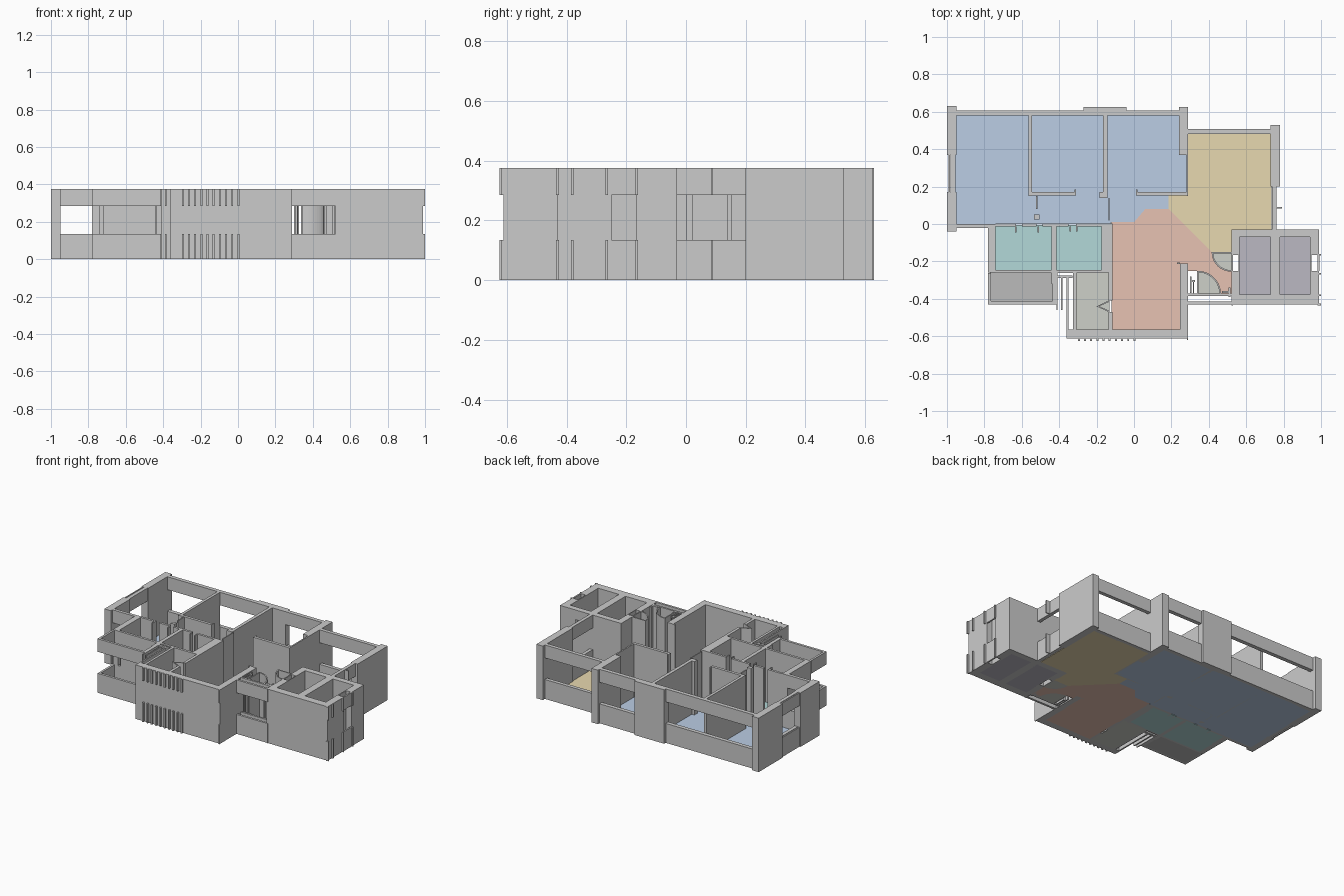
import bpy, bmesh, math

H, SILL, HEAD, FLOOR = 0.375, 0.135, 0.285, 0.004


def finish(name, bm, mat=None):
    bmesh.ops.recalc_face_normals(bm, faces=bm.faces)
    me = bpy.data.meshes.new(name)
    bm.to_mesh(me)
    bm.free()
    ob = bpy.data.objects.new(name, me)
    bpy.context.collection.objects.link(ob)
    if mat:
        me.materials.append(mat)
    return ob


def add_prism(bm, pts, z0, z1):
    lo = [bm.verts.new((x, y, z0)) for x, y in pts]
    hi = [bm.verts.new((x, y, z1)) for x, y in pts]
    bm.faces.new(lo[::-1])
    bm.faces.new(hi)
    n = len(pts)
    for i in range(n):
        j = (i + 1) % n
        bm.faces.new((lo[i], lo[j], hi[j], hi[i]))


def rect(x0, x1, y0, y1):
    return [(x0, y0), (x1, y0), (x1, y1), (x0, y1)]


def walls(name, solid=(), banded=()):
    """Solid walls run full height; banded walls have a sill and a header."""
    bm = bmesh.new()
    for r in solid:
        add_prism(bm, rect(*r), 0, H)
    for r in banded:
        add_prism(bm, rect(*r), 0, SILL)
        add_prism(bm, rect(*r), HEAD, H)
    return finish(name, bm)


def colour(name, *rgb):
    m = bpy.data.materials.new(name)
    m.diffuse_color = [min(1, c / 255 / 0.93) ** 2.2 for c in rgb] + [1]
    return m


def floor(name, mat, *polys):
    bm = bmesh.new()
    for p in polys:
        add_prism(bm, p, 0, FLOOR)
    finish(name, bm, mat)


def arc(cx, cy, r, a0, a1, n=10):
    return [(cx + r * math.cos(math.radians(a0 + (a1 - a0) * i / n)),
             cy + r * math.sin(math.radians(a0 + (a1 - a0) * i / n))) for i in range(n + 1)]


# West bedroom wall with its window, and the short south return
walls("west_wall",
      [(-1, -0.95, 0.37, 0.63), (-1, -0.95, -0.04, 0.17)],
      [(-0.993, -0.985, 0.17, 0.37), (-0.98, -0.955, 0.17, 0.37)])
walls("bedroom_south_window", [], [(-0.95, -0.78, -0.022, 0.0)])

# Long back wall: windows between solid piers
walls("back_wall",
      [(-0.27, -0.04, 0.58, 0.625), (0.24, 0.29, 0.37, 0.625), (0.28, 0.29, 0.15, 0.37)],
      [(-0.95, -0.27, 0.58, 0.608), (-0.04, 0.24, 0.58, 0.608), (0.29, 0.73, 0.482, 0.508)])

# East wall of the living room
walls("east_wall", [(0.73, 0.78, 0.2, 0.53), (0.73, 0.74, -0.03, 0.2)][:1],
      [(0.738, 0.762, -0.03, 0.2), (0.762, 0.79, 0.083, 0.09)])

# Bedroom partitions
walls("bedroom_partitions",
      [(-0.565, -0.545, 0.15, 0.58), (-0.165, -0.142, 0.14, 0.58),
       (-0.545, -0.31, 0.152, 0.172), (-0.185, -0.165, 0.14, 0.172),
       (0.01, 0.28, 0.152, 0.172), (-0.318, -0.31, 0.172, 0.185),
       (0.01, 0.018, 0.172, 0.185)])

# Slim corridor door leaves
walls("corridor_doors",
      [(-0.525, -0.517, 0.08, 0.15), (-0.535, -0.505, 0.025, 0.05),
       (-0.137, -0.13, 0.02, 0.14)])

# Bathroom walls
walls("bathroom_walls",
      [(-0.78, -0.74, -0.26, 0.0), (-0.74, -0.63, -0.013, 0.003),
       (-0.60, -0.52, -0.013, 0.003), (-0.49, -0.35, -0.013, 0.003),
       (-0.31, -0.115, -0.013, 0.003), (-0.44, -0.415, -0.26, -0.013),
       (-0.72, -0.17, -0.262, -0.245), (-0.175, -0.115, -0.26, -0.013),
       (-0.635, -0.628, -0.045, -0.013), (-0.515, -0.508, -0.045, -0.013),
       (-0.345, -0.338, -0.04, -0.013), (-0.31, -0.303, -0.04, -0.013)],
      [(-0.74, -0.72, -0.262, -0.245)])

# Open balcony: parapet and header wrap round three sides
walls("balcony_parapet",
      [(-0.44, -0.432, -0.32, -0.262)],
      [(-0.78, -0.41, -0.43, -0.413), (-0.78, -0.765, -0.413, -0.262),
       (-0.435, -0.41, -0.413, -0.262)])

# Thin service screens beside the balcony
walls("service_screens",
      [(-0.36, -0.35, -0.57, -0.29), (-0.325, -0.308, -0.57, -0.262),
       (-0.41, -0.33, -0.29, -0.275)],
      [(-0.415, -0.408, -0.46, -0.43), (-0.39, -0.382, -0.46, -0.29)])

# Front room walls
walls("front_walls",
      [(-0.36, 0.29, -0.612, -0.565), (0.245, 0.29, -0.565, -0.21),
       (0.23, 0.245, -0.215, -0.205),
       (-0.135, -0.115, -0.41, -0.26), (-0.135, -0.115, -0.565, -0.47)])

# Row of louvre fins on the front wall
walls("front_fins", [],
      [(-0.3 + i * 0.033, -0.29 + i * 0.033, -0.625, -0.612) for i in range(10)]
      + [(0.283, 0.29, -0.62, -0.612)])

# Kitchen door, a slim triangular pair of leaves
bm = bmesh.new()
for s in (-1, 1):
    add_prism(bm, [(-0.2, -0.44), (-0.13, -0.44 + s * 0.033),
                   (-0.13, -0.44 + s * 0.025), (-0.185, -0.44)], 0, H)
finish("kitchen_door", bm)

# Entry front: double parapet with opening, and frame pieces
walls("entry_front",
      [(0.30, 0.307, -0.37, -0.28), (0.307, 0.325, -0.31, -0.30),
       (0.315, 0.322, -0.375, -0.31), (0.505, 0.515, -0.39, -0.34),
       (0.47, 0.505, -0.37, -0.358)],
      [(0.29, 0.52, -0.385, -0.372), (0.29, 0.52, -0.43, -0.415)])

# Swinging entry doors: leaf plus curved sweep
bm = bmesh.new()
for cx, cy, r, a0, a1 in ((0.34, -0.375, 0.125, 0, 90), (0.52, -0.15, 0.105, 180, 270)):
    add_prism(bm, arc(cx, cy, r, a0, a1) + arc(cx, cy, r - 0.008, a1, a0), 0, H)
add_prism(bm, rect(0.338, 0.346, -0.375, -0.25), 0, H)
add_prism(bm, rect(0.415, 0.52, -0.158, -0.15), 0, H)
finish("entry_doors", bm)

# Twin shaft block on the right
walls("shaft_block",
      [(0.52, 0.99, -0.07, -0.03), (0.52, 0.99, -0.43, -0.378),
       (0.73, 0.78, -0.378, -0.07),
       (0.52, 0.565, -0.165, -0.07), (0.52, 0.565, -0.378, -0.25),
       (0.94, 0.99, -0.165, -0.07), (0.94, 0.99, -0.378, -0.25),
       (0.56, 0.565, -0.25, -0.165), (0.94, 0.948, -0.25, -0.165)],
      [(0.52, 0.528, -0.25, -0.165), (0.982, 0.992, -0.25, -0.165)])
walls("shaft_fins", [],
      [(0.99, 1.0, y, y + 0.009) for y in (-0.435, -0.385, -0.27, -0.169)]
      + [(x, x + 0.008, -0.435, -0.43) for x in (0.522, 0.982)])

# Coloured floors
blue = colour("bedroom_blue", 172, 190, 212)
teal = colour("bath_teal", 165, 200, 200)
clay = colour("hall_clay", 215, 180, 165)
sand = colour("living_sand", 215, 200, 162)
slate = colour("shaft_slate", 172, 170, 180)
grey = colour("balcony_grey", 173, 173, 173)
pale = colour("kitchen_grey", 190, 192, 185)

floor("bedroom_floor", blue,
      rect(-0.955, -0.55, 0.0, 0.585), rect(-0.55, -0.15, 0.16, 0.585),
      rect(-0.15, 0.24, 0.16, 0.585), rect(0.24, 0.285, 0.16, 0.37),
      [(-0.55, 0.0), (-0.13, 0.0), (-0.12, 0.01), (0, 0.01), (0.06, 0.08),
       (0.185, 0.08), (0.185, 0.16), (-0.55, 0.16)])
floor("bathroom_floor", teal,
      rect(-0.745, -0.43, -0.25, -0.005), rect(-0.43, -0.17, -0.25, -0.005))
floor("hall_floor", clay,
      [(-0.12, 0.01), (0, 0.01), (0.06, 0.08), (0.185, 0.08), (0.415, -0.15)]
      + arc(0.52, -0.15, 0.105, 180, 270)
      + [(0.52, -0.375)] + arc(0.34, -0.375, 0.125, 0, 90)
      + [(0.29, -0.25), (0.29, -0.21), (0.25, -0.21), (0.25, -0.57), (-0.12, -0.57)])
floor("living_floor", sand,
      [(0.288, 0.485), (0.735, 0.485), (0.735, -0.035), (0.525, -0.035),
       (0.525, -0.15), (0.415, -0.15), (0.185, 0.08), (0.185, 0.155), (0.288, 0.155)])
floor("door_sweep_floor", pale,
      arc(0.34, -0.375, 0.12, 0, 90) + [(0.34, -0.375)],
      arc(0.52, -0.15, 0.1, 180, 270) + [(0.52, -0.15)])
floor("shaft_floor", slate,
      rect(0.56, 0.735, -0.38, -0.065), rect(0.775, 0.945, -0.38, -0.065))
floor("balcony_floor", grey, rect(-0.77, -0.43, -0.415, -0.255))
floor("kitchen_floor", pale, rect(-0.31, -0.13, -0.57, -0.255))
